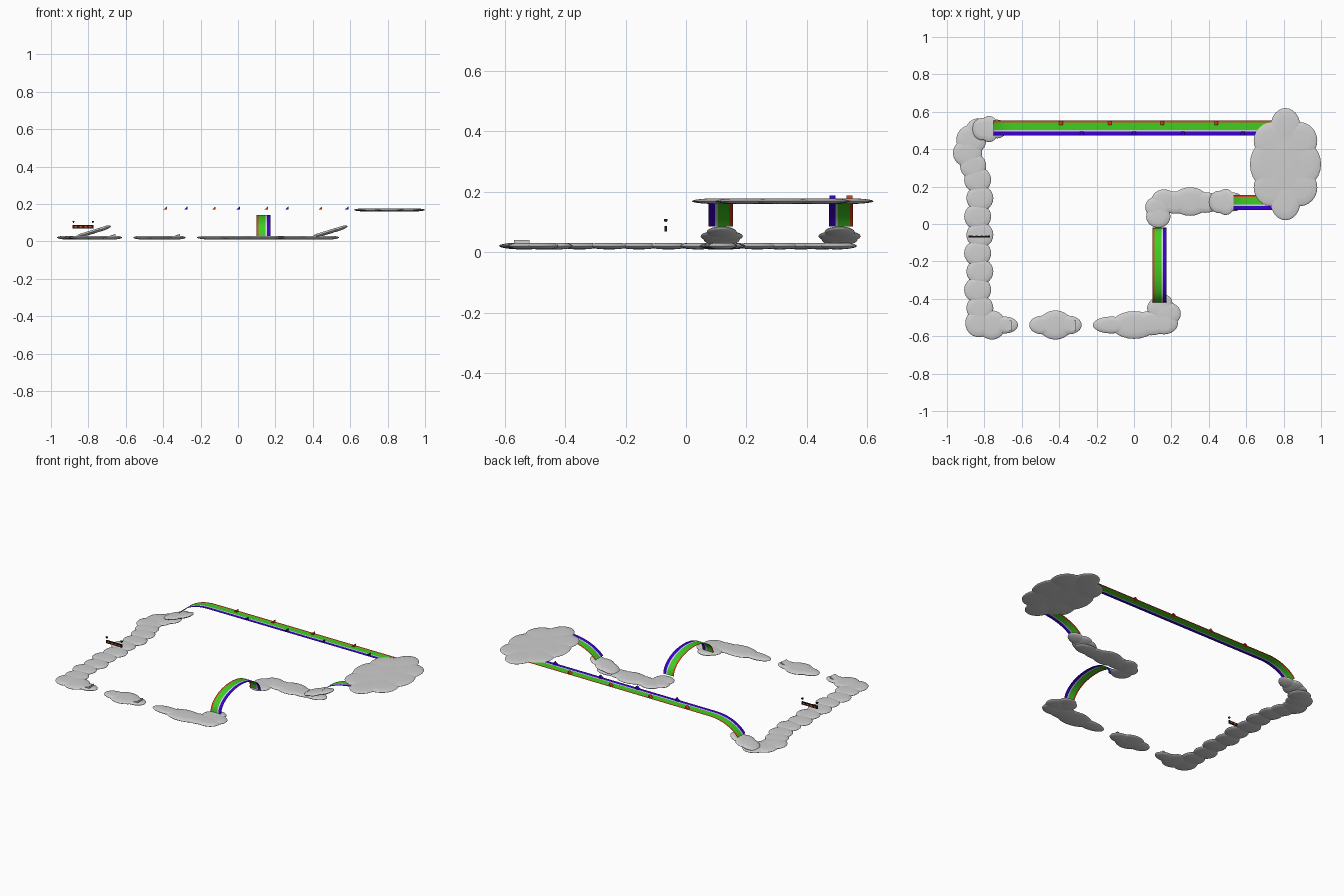
import bpy, bmesh, math
from mathutils import Matrix, Vector

if "Cube" in bpy.data.objects:
    bpy.data.objects.remove(bpy.data.objects["Cube"])


def mat(name, r, g, b):
    m = bpy.data.materials.new(name)
    m.diffuse_color = (r, g, b, 1)
    m.use_nodes = True
    m.node_tree.nodes["Principled BSDF"].inputs["Base Color"].default_value = m.diffuse_color
    return m


CLOUD = mat("cloud grey", 0.62, 0.62, 0.62)
RED = mat("stripe red", 0.75, 0.06, 0.01)
GREEN = mat("stripe green", 0.05, 0.62, 0.015)
PALE = mat("stripe pale", 0.75, 0.75, 0.9)
BLUE = mat("stripe blue", 0.04, 0.0, 0.62)
BLACK = mat("banner black", 0.012, 0.01, 0.01)
LIME = mat("knob green", 0.15, 0.25, 0.03)


def finish(name, bm, mats, smooth=False):
    me = bpy.data.meshes.new(name)
    bm.to_mesh(me)
    bm.free()
    for m in mats:
        me.materials.append(m)
    ob = bpy.data.objects.new(name, me)
    bpy.context.collection.objects.link(ob)
    if smooth:
        bpy.context.view_layer.objects.active = ob
        ob.select_set(True)
        bpy.ops.object.shade_smooth_by_angle(angle=math.radians(40))
        ob.select_set(False)
    return ob


def cloud(name, lobes, loc=(0, 0, 0.021), rz=0.0115, cut=0.8, tilt=0):
    """Overlapping flat-topped ellipsoids; lobes are (x, y, rx, ry)."""
    bm = bmesh.new()
    for x, y, rx, ry in lobes:
        part = bmesh.new()
        bmesh.ops.create_uvsphere(part, u_segments=24, v_segments=14, radius=1)
        cutgeo = bmesh.ops.bisect_plane(
            part, geom=part.verts[:] + part.edges[:] + part.faces[:],
            plane_co=(0, 0, cut), plane_no=(0, 0, 1), clear_outer=True)["geom_cut"]
        bmesh.ops.contextual_create(
            part, geom=[e for e in cutgeo if isinstance(e, bmesh.types.BMEdge)])
        bmesh.ops.transform(part, verts=part.verts, matrix=Matrix.Translation((x, y, 0))
                            @ Matrix.Diagonal((rx, ry, rz, 1)))
        tmp = bpy.data.meshes.new("tmp")
        part.to_mesh(tmp)
        part.free()
        bm.from_mesh(tmp)
        bpy.data.meshes.remove(tmp)
    bmesh.ops.recalc_face_normals(bm, faces=bm.faces)
    ob = finish(name, bm, [CLOUD], True)
    ob.location = loc
    ob.rotation_euler = (0, -tilt, 0)


# long left cloud path, with turned ends
left = [(-0.83 + 0.006 * (-1) ** i, -0.45 + 0.098 * i, 0.072, 0.07) for i in range(8)]
left += [(-0.83, -0.53, 0.072, 0.075), (-0.76, -0.54, 0.075, 0.078), (-0.69, -0.54, 0.07, 0.045),
         (-0.86, 0.31, 0.07, 0.07), (-0.89, 0.38, 0.078, 0.075), (-0.87, 0.45, 0.08, 0.08),
         (-0.83, 0.5, 0.07, 0.065)]
cloud("left_cloud_path", left)

# small and front clouds
cloud("stepping_cloud", [(-0.42, -0.54, 0.09, 0.078), (-0.49, -0.54, 0.07, 0.05),
                         (-0.35, -0.54, 0.07, 0.05)])
cloud("front_cloud", [(0, -0.54, 0.12, 0.074), (-0.12, -0.54, 0.1, 0.045), (0.09, -0.53, 0.1, 0.065),
                      (0.16, -0.53, 0.075, 0.06), (0.17, -0.48, 0.08, 0.065),
                      (0.14, -0.45, 0.07, 0.06), (0.15, -0.42, 0.055, 0.045)])

# middle cloud
cloud("middle_cloud", [(0.13, 0.04, 0.065, 0.06), (0.13, 0.09, 0.07, 0.06), (0.16, 0.13, 0.065, 0.055),
                       (0.22, 0.115, 0.08, 0.06), (0.3, 0.12, 0.1, 0.076),
                       (0.38, 0.115, 0.09, 0.055), (0.46, 0.12, 0.08, 0.05)])

# tilted launch clouds under the rainbow feet
for name, x, y in (("right_launch_cloud", 0.49, 0.118), ("left_launch_cloud", -0.775, 0.508)):
    cloud(name, [(-0.035, 0, 0.06, 0.06), (0, 0, 0.055, 0.07), (0.045, 0, 0.055, 0.05)],
          (x, y, 0.053), tilt=math.radians(17))

# large high cloud
big = [(0.81, 0.32, 0.13, 0.22), (0.81, 0.52, 0.08, 0.1), (0.81, 0.12, 0.08, 0.1),
       (0.72, 0.32, 0.1, 0.13), (0.9, 0.32, 0.1, 0.12)]
big += [(0.81 + sx * 0.075, 0.32 + sy * 0.125, 0.095, 0.1) for sx in (-1, 1) for sy in (-1, 1)]
cloud("high_cloud", big, (0, 0, 0.169), 0.01)


# rainbow sheets: path in (distance, height), red edge on the left of travel
STRIPES = (0, 0.14, 0.62, 0.73, 1)


def rainbow(name, path, left_edge, width, along_y=False):
    bm = bmesh.new()
    rows = []
    for t, z in path:
        row = []
        for s in STRIPES:
            co = (left_edge + s * width, t, z) if along_y else (t, left_edge - s * width, z)
            row.append(bm.verts.new(co))
        rows.append(row)
    for a, b in zip(rows, rows[1:]):
        for i in range(4):
            f = bm.faces.new((a[i], a[i + 1], b[i + 1], b[i]))
            f.material_index = i
            f.normal_update()
            if f.normal.z < 0:
                f.normal_flip()
    finish(name, bm, [RED, GREEN, PALE, BLUE], True)


def rise(x0, x1, z0, z1, n=10):
    """Quarter arc, steep at the start and level at the end."""
    return [(x1 - (x1 - x0) * math.cos(a), z0 + (z1 - z0) * math.sin(a))
            for a in (math.radians(25 + 65 * i / n) for i in range(n + 1))]


rainbow("arch_rainbow", [(-0.22 - 0.2 * math.cos(math.pi * i / 20),
                          0.03 + 0.112 * math.sin(math.pi * i / 20)) for i in range(21)],
        0.1, 0.075, True)
rainbow("short_rainbow", rise(0.507, 0.78, 0.022, 0.17), 0.155, 0.08)
rainbow("long_rainbow", rise(-0.772, -0.55, 0.022, 0.17) + [(0.78, 0.171)], 0.553, 0.08)


# small ramps
def wedge(name, x, y, z, length, width, height, material):
    bm = bmesh.new()
    side = [(-length / 2, 0), (length / 2, 0), (length / 2, height)]
    a, b = [[bm.verts.new((x + u, y + s * width / 2, z + v)) for u, v in side] for s in (-1, 1)]
    bm.faces.new(a)
    bm.faces.new(b[::-1])
    for i in range(3):
        j = (i + 1) % 3
        bm.faces.new((a[i], b[i], b[j], a[j]))
    bmesh.ops.recalc_face_normals(bm, faces=bm.faces)
    finish(name, bm, [material])


for x in (-0.39, -0.13, 0.15, 0.44):
    wedge("red_bump", x, 0.54, 0.17, 0.02, 0.02, 0.017, RED)
for x in (-0.28, 0.0, 0.26, 0.58):
    wedge("blue_bump", x, 0.484, 0.17, 0.02, 0.02, 0.017, BLUE)
wedge("cloud_ramp", -0.325, -0.543, 0.03, 0.03, 0.052, 0.011, CLOUD)
wedge("cloud_ramp_end", -0.67, -0.543, 0.03, 0.03, 0.052, 0.011, CLOUD)


# floating finish banner
def box(name, loc, size, material):
    bm = bmesh.new()
    bmesh.ops.create_cube(bm, size=1, matrix=Matrix.Translation(loc) @ Matrix.Diagonal(Vector((*size, 1))))
    finish(name, bm, [material])


box("banner", (-0.828, -0.067, 0.078), (0.112, 0.008, 0.018), BLACK)
for i in range(4):
    box("banner_panel", (-0.867 + 0.026 * i, -0.067, 0.078), (0.013, 0.0095, 0.009), RED)
for x in (-0.88, -0.776):
    box("banner_knob", (x, -0.067, 0.107), (0.01, 0.01, 0.006), BLACK)
    box("banner_knob_cap", (x, -0.067, 0.102), (0.007, 0.008, 0.004), LIME)
